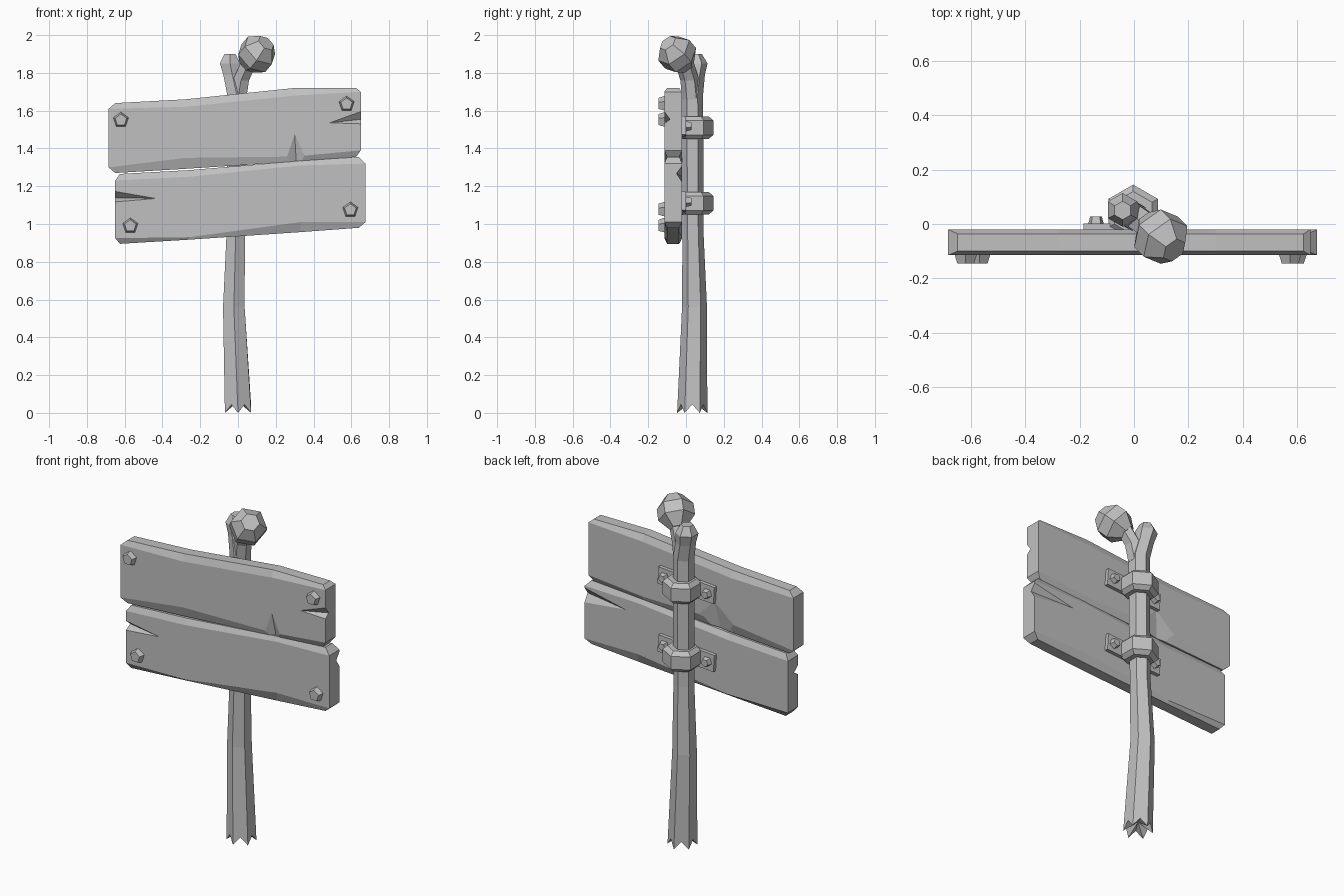
import bpy, bmesh, math
from mathutils import Vector, Matrix

cube = bpy.data.objects.get("Cube")
if cube:
    bpy.data.objects.remove(cube, do_unlink=True)

GREY = (0.53, 0.53, 0.53, 1.0)
mat = bpy.data.materials.new("plain grey")
mat.use_nodes = True
mat.diffuse_color = GREY
bsdf = next(n for n in mat.node_tree.nodes if n.type == 'BSDF_PRINCIPLED')
bsdf.inputs["Base Color"].default_value = GREY


def finish(bm, name):
    bmesh.ops.recalc_face_normals(bm, faces=bm.faces[:])
    mesh = bpy.data.meshes.new(name)
    bm.to_mesh(mesh)
    bm.free()
    mesh.materials.append(mat)
    ob = bpy.data.objects.new(name, mesh)
    bpy.context.collection.objects.link(ob)
    return ob


def loft(rings):
    """Skin equal-length rings of points and cap both ends."""
    bm = bmesh.new()
    vs = [[bm.verts.new(p) for p in ring] for ring in rings]
    n = len(vs[0])
    for a, b in zip(vs, vs[1:]):
        for i in range(n):
            j = (i + 1) % n
            bm.faces.new((a[i], a[j], b[j], b[i]))
    caps = [bm.faces.new(vs[0][::-1]), bm.faces.new(vs[-1])]
    return bm, caps


def tube(path, sides=6, axis=(0, 0, 1)):
    """Loft of regular polygons; path holds (centre, radius)."""
    rot = Vector((0, 0, 1)).rotation_difference(Vector(axis))
    rings = []
    for c, r in path:
        angs = [math.pi / 2 + math.tau * i / sides for i in range(sides)]
        rings.append([Vector(c) + rot @ Vector((r * math.cos(a), r * math.sin(a), 0)) for a in angs])
    return loft(rings)


# Post: bent hexagonal trunk ending in a small knob, with a splintered foot
bm, caps = tube([((0, .033, 0), .08), ((-.022, .045, .56), .066),
                 ((-.012, .037, .95), .056), ((-.008, .033, 1.69), .058),
                 ((-.03, .045, 1.79), .055), ((-.042, .052, 1.85), .062),
                 ((-.042, .05, 1.9), .034)])
for e in list(caps[0].edges):
    _, v = bmesh.utils.edge_split(e, e.verts[0], 0.5)
    v.co.z = .045
centre = bmesh.ops.poke(bm, faces=[caps[0]])["verts"][0]
centre.co.z = .06
finish(bm, "post")

# Side branch and its big faceted knob
bm, _ = tube([((0, .03, 1.66), .05), ((.015, .02, 1.76), .05), ((.06, -.01, 1.86), .05)])
finish(bm, "branch")
axis = Vector((.5, -.5, .6)).normalized()
mid = Vector((.1, -.048, 1.9))
bm, _ = tube([(mid + axis * t, r) for t, r in
              ((-.1, .045), (-.035, .1), (.03, .1), (.09, .05))], 6, axis)
finish(bm, "big_knob")

# Planks: each column is (x, ridge x, face bottom, face top, ridge bottom, ridge top)
FRONT, BACK, RIDGE_F, RIDGE_B = -.115, -.02, -.1, -.036


def plank(name, columns):
    bm = bmesh.new()
    cols = []
    for x, rx, fb, ft, rb, rt in columns:
        pts = [(x, FRONT, fb), (x, FRONT, ft), (rx, RIDGE_F, rt), (rx, RIDGE_B, rt),
               (x, BACK, ft), (x, BACK, fb), (rx, RIDGE_B, rb), (rx, RIDGE_F, rb)]
        cols.append([bm.verts.new(p) for p in pts])
    for a, b in zip(cols, cols[1:]):
        for i in range(8):
            j = (i + 1) % 8
            bm.faces.new((a[i], a[j], b[j], b[i]))
    for c in (cols[0], cols[-1]):
        for quad in ((0, 1, 4, 5), (1, 2, 3, 4), (5, 6, 7, 0)):
            bm.faces.new([c[i] for i in quad])
    return finish(bm, name)


def notch(ob, pts):
    """Cut a four-cornered splinter out of a plank."""
    bm = bmesh.new()
    v = [bm.verts.new(p) for p in pts]
    for tri in ((0, 1, 2), (0, 3, 1), (1, 3, 2), (2, 3, 0)):
        bm.faces.new([v[i] for i in tri])
    cutter = finish(bm, "notch_cutter")
    cutter.hide_render = True
    mod = ob.modifiers.new("notch", 'BOOLEAN')
    mod.operation, mod.solver, mod.object = 'DIFFERENCE', 'EXACT', cutter
    bpy.context.view_layer.objects.active = ob
    bpy.ops.object.modifier_apply(modifier=mod.name)
    bpy.data.objects.remove(cutter, do_unlink=True)


upper = plank("upper_plank", [(-.685, -.65, 1.3, 1.61, 1.27, 1.64),
                              (-.28, -.28, 1.35, 1.62, 1.292, 1.66),
                              (.3, .3, 1.357, 1.68, 1.33, 1.72),
                              (.65, .625, 1.39, 1.7, 1.355, 1.72)])
lower = plank("lower_plank", [(-.65, -.625, .925, 1.23, .895, 1.265),
                              (-.26, -.26, .93, 1.25, .917, 1.285),
                              (.33, .33, 1.01, 1.31, .957, 1.335),
                              (.675, .64, 1.01, 1.32, .98, 1.355)])
# End cracks
notch(upper, [(.48, -.116, 1.535), (.7, -.12, 1.62), (.7, -.12, 1.525), (.7, -.075, 1.56)])
notch(lower, [(-.43, -.116, 1.135), (-.7, -.12, 1.185), (-.7, -.12, 1.11), (-.7, -.065, 1.14)])
notch(lower, [(.4, -.019, 1.25), (.72, -.015, 1.325), (.72, -.015, 1.21), (.72, -.055, 1.27)])
# Chips along the lower edge
notch(upper, [(.3, -.116, 1.48), (.23, -.12, 1.3), (.39, -.12, 1.3), (.31, -.08, 1.3)])
notch(upper, [(-.17, -.019, 1.46), (.08, -.015, 1.25), (-.45, -.015, 1.25), (-.2, -.05, 1.25)])


def bolt(name, x, y, z, r, length):
    """Pentagonal tapered bolt head pointing along y."""
    bm, _ = tube([((x, y, z), r), ((x, y + length, z), r * .75)], 5, (0, length, 0))
    finish(bm, name)


for x, z in ((-.62, 1.55), (.575, 1.635), (-.57, .99), (.595, 1.075)):
    bolt("front_bolt", x, FRONT + .002, z, .043, -.032)

# Clamps: bevelled hexagonal band, back plate and two bolts
TILT = math.radians(4)
for z in (1.11, 1.51):
    bm, _ = tube([((-.003, .04, z + dz), r) for dz, r in
                  ((-.06, .08), (-.038, .105), (.038, .105), (.06, .08))])
    finish(bm, "clamp_band")
    bm = bmesh.new()
    place = Matrix.Translation((0, -.011, z)) @ Matrix.Rotation(-TILT, 4, 'Y')
    bmesh.ops.create_cube(bm, size=1, matrix=place @ Matrix.Diagonal((.365, .024, .1, 1)))
    finish(bm, "clamp_plate")
    for s in (-1, 1):
        bolt("clamp_bolt", s * .14, 0, z + s * .14 * math.tan(TILT), .03, .028)
